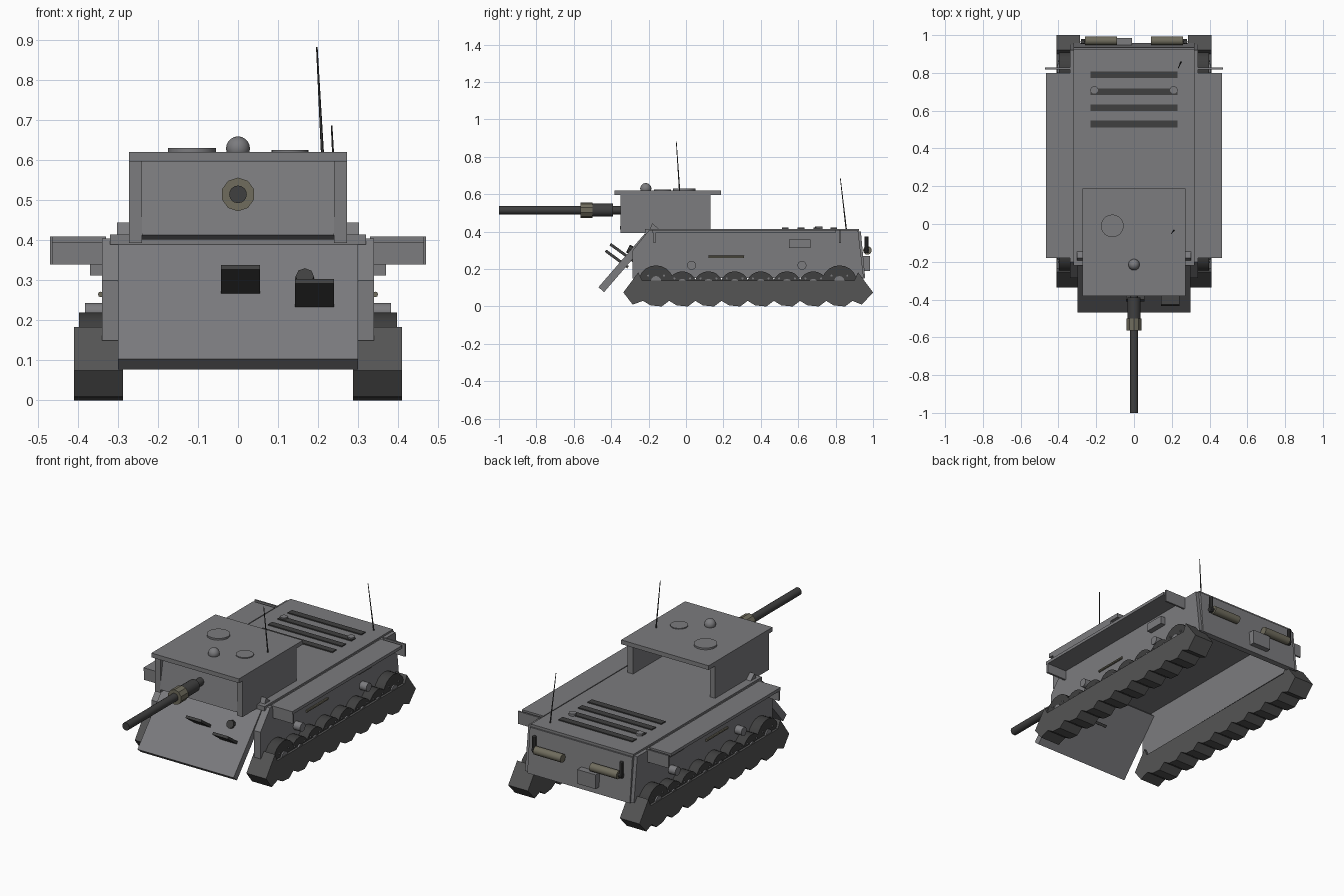
import bpy, bmesh, math
from mathutils import Vector, Matrix

if "Cube" in bpy.data.objects:
    bpy.data.objects.remove(bpy.data.objects["Cube"])


def mat(name, rgb):
    m = bpy.data.materials.new(name)
    m.diffuse_color = (*rgb, 1)
    m.use_nodes = True
    m.node_tree.nodes["Principled BSDF"].inputs["Base Color"].default_value = m.diffuse_color
    return m


STEEL = mat("steel", (0.20, 0.20, 0.21))
TRACK = mat("track_metal", (0.09, 0.09, 0.09))
DARK = mat("dark_metal", (0.05, 0.05, 0.05))
BRASS = mat("exhaust_metal", (0.16, 0.15, 0.11))


def add(name, bm, m=STEEL, smooth=False):
    bmesh.ops.recalc_face_normals(bm, faces=bm.faces)
    me = bpy.data.meshes.new(name)
    bm.to_mesh(me)
    bm.free()
    ob = bpy.data.objects.new(name, me)
    bpy.context.collection.objects.link(ob)
    me.materials.append(m)
    if smooth:
        bpy.context.view_layer.objects.active = ob
        ob.select_set(True)
        bpy.ops.object.shade_smooth_by_angle()
        ob.select_set(False)
    return ob


def box(name, x, y, z, m=STEEL):
    """Box from (min, max) pairs."""
    bm = bmesh.new()
    bmesh.ops.create_cube(bm, size=1)
    for v in bm.verts:
        v.co = [p[0] + (c + 0.5) * (p[1] - p[0]) for c, p in zip(v.co, (x, y, z))]
    return add(name, bm, m)


def prism(name, yz, x0, x1, m=STEEL):
    """Side profile in y, z extruded along x."""
    bm = bmesh.new()
    f = bm.faces.new([bm.verts.new((x0, y, z)) for y, z in yz])
    r = bmesh.ops.extrude_face_region(bm, geom=[f])
    vs = [g for g in r["geom"] if isinstance(g, bmesh.types.BMVert)]
    bmesh.ops.translate(bm, verts=vs, vec=(x1 - x0, 0, 0))
    return add(name, bm, m)


def slab(name, a, b, t, x0, x1, m=STEEL):
    """Tilted plate between two y, z points, thickness t."""
    a, b = Vector(a), Vector(b)
    d = (b - a).normalized()
    n = Vector((-d.y, d.x)) * t / 2
    return prism(name, [a + n, b + n, b - n, a - n], x0, x1, m)


def rod(name, a, b, r, m=STEEL, n=16, r2=None, smooth=True):
    a, b = Vector(a), Vector(b)
    d = b - a
    bm = bmesh.new()
    rot = d.to_track_quat('Z', 'Y').to_matrix().to_4x4()
    bmesh.ops.create_cone(bm, cap_ends=True, segments=n, radius1=r,
                          radius2=r if r2 is None else r2, depth=d.length,
                          matrix=Matrix.Translation((a + b) / 2) @ rot)
    return add(name, bm, m, smooth)


def span(s, a, b):
    return tuple(sorted((s * a, s * b)))


# Hull: open-bottomed shell of plates
box("deck", (-0.32, 0.32), (-0.22, 0.925), (0.39, 0.415))
slab("glacis_plate", (-0.453, 0.09), (-0.205, 0.377), 0.04, -0.30, 0.30)
slab("rear_plate", (0.943, 0.15), (0.92, 0.40), 0.03, -0.32, 0.32)
slab("glacis_fin_upper", (-0.405, 0.333), (-0.28, 0.243), 0.015, -0.042, 0.055, DARK)
slab("glacis_fin_lower", (-0.43, 0.298), (-0.31, 0.21), 0.015, 0.143, 0.24, DARK)
rod("front_lamp", (0.167, -0.31, 0.31), (0.167, -0.27, 0.29), 0.023, DARK, 8)

# Track profile: slanted ends and a scalloped underside
base = [(0.92, 0.183), (0.90, 0.14), (-0.235, 0.14), (-0.255, 0.183), (-0.335, 0.075)]
bottom = []
for i in range(8):
    y = -0.16 + 0.14 * i
    bottom += [(y - 0.07, 0.03), (y - 0.03, 0.006), (y + 0.03, 0.0)]
track = base + [(-0.285, 0.01)] + bottom + [(0.89, 0.03), (0.94, 0.01), (1.0, 0.075)]

for side, s in (("right", 1), ("left", -1)):
    # Hull sides and fenders
    prism("hull_side_" + side,
          [(-0.285, 0.15), (-0.285, 0.30), (-0.20, 0.405), (0.92, 0.405), (0.95, 0.155)],
          *span(s, 0.30, 0.34))
    box("fender_" + side, span(s, 0.33, 0.465), (-0.18, 0.80), (0.393, 0.41))
    box("fender_front_flap_" + side, span(s, 0.33, 0.465), (-0.175, -0.163), (0.34, 0.40))
    box("fender_rear_flap_" + side, span(s, 0.33, 0.47), (0.818, 0.828), (0.34, 0.41))
    box("stowage_box_" + side, span(s, 0.335, 0.37), (0.55, 0.665), (0.312, 0.357))
    rod("side_tool_" + side, (s * 0.343, 0.12, 0.265), (s * 0.343, 0.31, 0.265), 0.007, BRASS, 8)
    for i, y in enumerate((0.03, 0.62)):
        rod(f"return_roller_{side}_{i}", (s * 0.33, y, 0.22), (s * 0.383, y, 0.22), 0.024)

    # Running gear
    prism("track_" + side, track, *span(s, 0.287, 0.41), TRACK)
    for i in range(8):
        y = -0.16 + 0.14 * i
        end = i in (0, 7)
        z, r = (0.125, 0.095) if end else (0.11, 0.078)
        rod(f"wheel_{side}_{i}", (s * 0.325, y, z), (s * 0.397, y, z), r, DARK, 20)
        rod(f"hub_{side}_{i}", (s * 0.31, y, z + 0.01), (s * 0.405, y, z + 0.01),
            0.028, STEEL, 12)
        for k in (-1, 1):
            rod(f"bolt_{side}_{i}_{k}", (s * 0.38, y + k * 0.042, 0.165 if end else 0.15),
                (s * 0.402, y + k * 0.042, 0.165 if end else 0.15), 0.006, STEEL, 6)

    # Turret walls and side brackets
    box("turret_side_" + side, span(s, 0.24, 0.273), (-0.35, 0.13), (0.393, 0.60))
    prism("turret_bracket_" + side,
          [(-0.20, 0.40), (-0.18, 0.445), (-0.14, 0.41), (-0.14, 0.395)], *span(s, 0.27, 0.302))

    # Exhausts
    rod("exhaust_" + side, (s * 0.09, 0.97, 0.30), (s * 0.26, 0.97, 0.30), 0.023, BRASS)
    rod("exhaust_stack_" + side, (s * 0.272, 0.965, 0.285), (s * 0.272, 0.965, 0.375), 0.011, DARK, 10)
    rod("exhaust_elbow_" + side, (s * 0.25, 0.965, 0.30), (s * 0.28, 0.965, 0.30), 0.014, DARK, 10)
    rod("deck_cap_" + side, (s * 0.21, 0.71, 0.41), (s * 0.21, 0.71, 0.428), 0.02)

box("rear_box", (-0.125, -0.01), (0.93, 0.985), (0.19, 0.27))

# Engine deck grilles
for i, y in enumerate((0.53, 0.615, 0.70, 0.79)):
    box(f"grille_bar_{i}", (-0.23, 0.23), (y - 0.018, y + 0.018), (0.41, 0.421), DARK)

# Turret
box("turret_roof", (-0.273, 0.273), (-0.382, 0.188), (0.597, 0.621))
slab("turret_front", (-0.325, 0.408), (-0.29, 0.60), 0.06, -0.24, 0.24)
rod("commander_hatch", (-0.115, -0.01, 0.615), (-0.115, -0.01, 0.631), 0.06, n=24)
rod("loader_hatch", (0.13, -0.125, 0.615), (0.13, -0.125, 0.626), 0.046, n=24)
bm = bmesh.new()
bmesh.ops.create_uvsphere(bm, u_segments=16, v_segments=10, radius=0.03,
                          matrix=Matrix.Translation((0, -0.215, 0.63)))
add("roof_dome", bm, smooth=True)

# Gun
rod("barrel", (0, -1.0, 0.515), (0, -0.55, 0.515), 0.022, DARK)
rod("barrel_collar", (0, -0.565, 0.515), (0, -0.50, 0.515), 0.042, BRASS, 10, smooth=False)
rod("barrel_sleeve", (0, -0.51, 0.515), (0, -0.39, 0.515), 0.035, DARK)
rod("barrel_root", (0, -0.40, 0.515), (0, -0.29, 0.515), 0.022, DARK)

# Antennas
rod("turret_antenna", (0.212, -0.033, 0.60), (0.197, -0.052, 0.883), 0.004, DARK, 6, 0.002)
rod("rear_antenna", (0.248, 0.857, 0.41), (0.234, 0.825, 0.687), 0.004, DARK, 6, 0.002)
